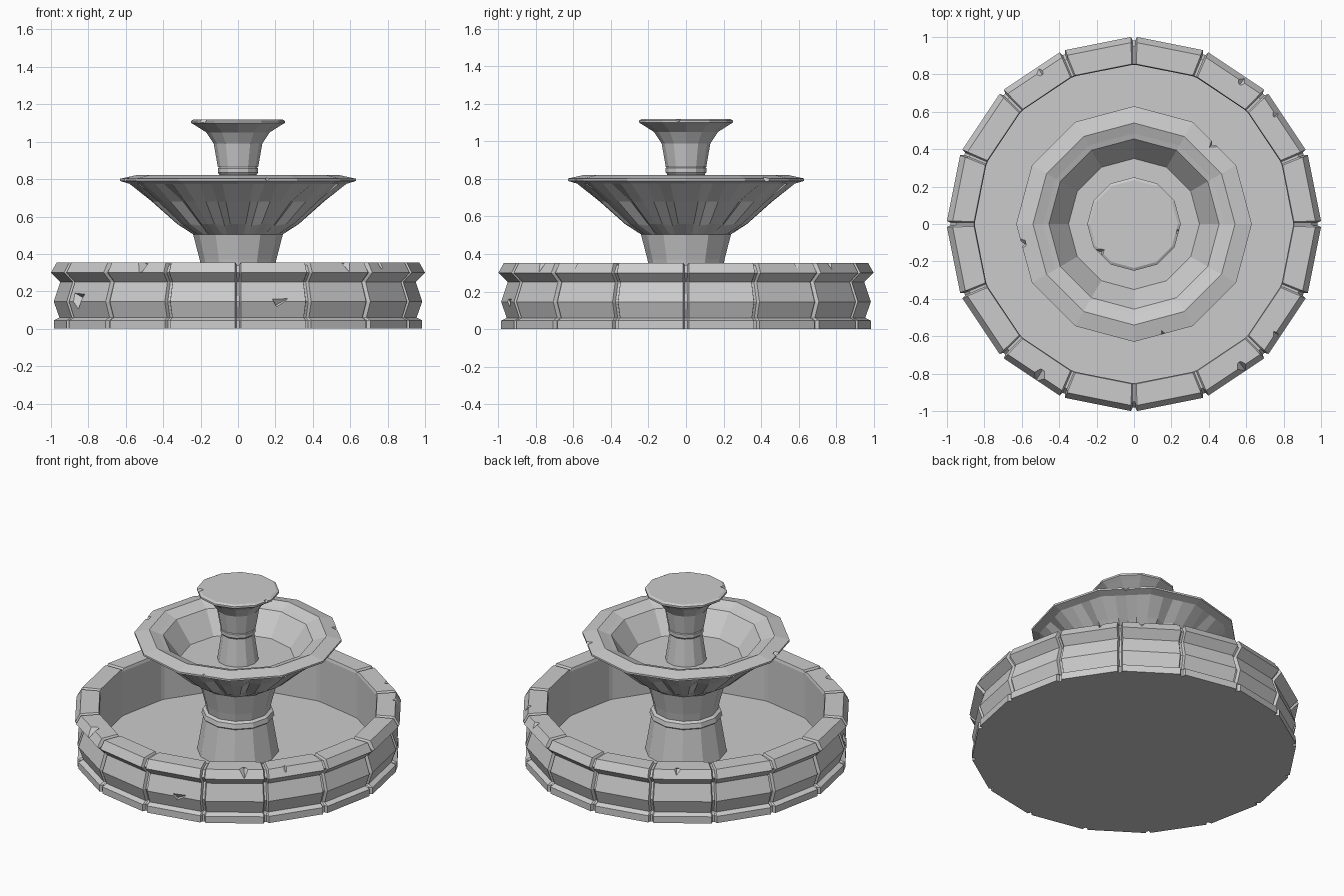
import bpy
import bmesh
import random
from math import sin, cos, radians, pi
from mathutils import Euler, Matrix

random.seed(4)
cube = bpy.data.objects.get("Cube")
if cube:
    bpy.data.objects.remove(cube, do_unlink=True)


def loft(name, rings):
    """Skin a stack of equal rings of (angle, radius, z) and cap both ends."""
    bm = bmesh.new()
    rows = [[bm.verts.new((r * cos(a), r * sin(a), z)) for a, r, z in ring] for ring in rings]
    count = len(rows[0])
    for low, high in zip(rows, rows[1:]):
        for i in range(count):
            j = (i + 1) % count
            bm.faces.new((low[i], low[j], high[j], high[i]))
    bm.faces.new(rows[0][::-1])
    bm.faces.new(rows[-1])
    bmesh.ops.recalc_face_normals(bm, faces=bm.faces)
    mesh = bpy.data.meshes.new(name)
    bm.to_mesh(mesh)
    bm.free()
    obj = bpy.data.objects.new(name, mesh)
    bpy.context.collection.objects.link(obj)
    return obj


def turned(name, profile, sides=12):
    """Faceted column from a (radius, z) profile."""
    return loft(name, [[(2 * pi * i / sides, r, z) for i in range(sides)] for r, z in profile])


def chip(obj, spots):
    """Knock small flakes out of the stone at (degrees, radius, z, size)."""
    bm = bmesh.new()
    for deg, r, z, size in spots:
        a = radians(deg)
        turn = Euler((random.uniform(0.5, 1), random.uniform(0.5, 1), a)).to_matrix().to_4x4()
        place = Matrix.Translation((r * cos(a), r * sin(a), z))
        bmesh.ops.create_cube(bm, size=size, matrix=place @ turn)
    mesh = bpy.data.meshes.new("chip_cutter")
    bm.to_mesh(mesh)
    bm.free()
    cutter = bpy.data.objects.new("chip_cutter", mesh)
    cutter.hide_render = True
    bpy.context.collection.objects.link(cutter)
    mod = obj.modifiers.new("chips", 'BOOLEAN')
    mod.operation = 'DIFFERENCE'
    mod.solver = 'EXACT'
    mod.object = cutter
    graph = bpy.context.evaluated_depsgraph_get()
    result = bpy.data.meshes.new_from_object(obj.evaluated_get(graph))
    obj.modifiers.clear()
    obj.data = result
    bpy.data.objects.remove(cutter, do_unlink=True)


# Pool: sixteen moulded wall blocks with grooved joints, and a floor
SEGMENTS = 16


def wall_ring(r, z, sink_r=0.0, sink_z=0.0):
    ring = []
    for k in range(SEGMENTS):
        joint = 2 * pi * k / SEGMENTS
        for offset, sunk in ((-0.016, 0), (-0.007, 1), (0.007, 1), (0.016, 0)):
            ring.append((joint + offset, r - sink_r * sunk, z - sink_z * sunk))
    return ring


moulding = [(0.985, 0), (0.985, 0.045), (0.955, 0.06), (0.985, 0.145),
            (0.95, 0.25), (1.0, 0.3)]
pool = loft("pool_basin",
            [wall_ring(r, z, 0.02) for r, z in moulding]
            + [wall_ring(0.97, 0.353, 0.02, 0.012),
               wall_ring(0.855, 0.353, 0, 0.012),
               wall_ring(0.85, 0.335), wall_ring(0.85, 0.04)])
chip(pool, [(122, 0.98, 0.365, 0.06), (53, 0.98, 0.365, 0.06), (38, 0.98, 0.36, 0.05),
            (-38, 0.98, 0.36, 0.05), (-53, 0.98, 0.365, 0.07), (-122, 0.98, 0.365, 0.08),
            (-77, 1.0, 0.15, 0.07), (-152, 0.99, 0.16, 0.08)])

# Pedestal under the large bowl: flared foot, collar, widening neck
turned("pedestal", [(0.25, 0.03), (0.21, 0.27), (0.222, 0.28), (0.215, 0.31),
                    (0.195, 0.32), (0.205, 0.37), (0.24, 0.505), (0.24, 0.53)])

# Large bowl: twelve flat ribs with sunken flutes below a plain rim
SIDES = 12
STEP = 2 * pi / SIDES


def plain_ring(r, z):
    ring = []
    for k in range(SIDES):
        for part in (0, 0.28, 0.5, 0.72):
            chord = r * cos(STEP / 2) / cos((part - 0.5) * STEP)
            ring.append(((k + part) * STEP, chord, z))
    return ring


def fluted_ring(r, z, half_rib, valley_r, valley_z):
    ring = []
    for k in range(SIDES):
        for part, radius, height in ((0, r, z), (half_rib, r, z),
                                     (0.5, valley_r, valley_z), (1 - half_rib, r, z)):
            ring.append(((k + part) * STEP, radius, height))
    return ring


bowl = loft("large_bowl", [
    plain_ring(0.24, 0.505),
    fluted_ring(0.325, 0.56, 0.24, 0.275, 0.55),
    fluted_ring(0.46, 0.68, 0.27, 0.415, 0.68),
    plain_ring(0.58, 0.775), plain_ring(0.63, 0.79), plain_ring(0.63, 0.802),
    plain_ring(0.54, 0.822), plain_ring(0.485, 0.80), plain_ring(0.455, 0.79),
    plain_ring(0.35, 0.65)])
chip(bowl, [(45, 0.62, 0.82, 0.06), (190, 0.62, 0.81, 0.05), (-75, 0.62, 0.825, 0.05)])

# Upper stem with its collar, and the flared cap on top
turned("upper_stem", [(0.127, 0.64), (0.1, 0.825), (0.108, 0.835), (0.108, 0.858),
                      (0.098, 0.868)])
cap = turned("top_cap", [(0.108, 0.865), (0.13, 0.99), (0.17, 1.05), (0.225, 1.085),
                         (0.25, 1.1), (0.25, 1.112), (0.235, 1.12)])
chip(cap, [(220, 0.24, 1.125, 0.04), (-10, 0.25, 1.12, 0.03)])
